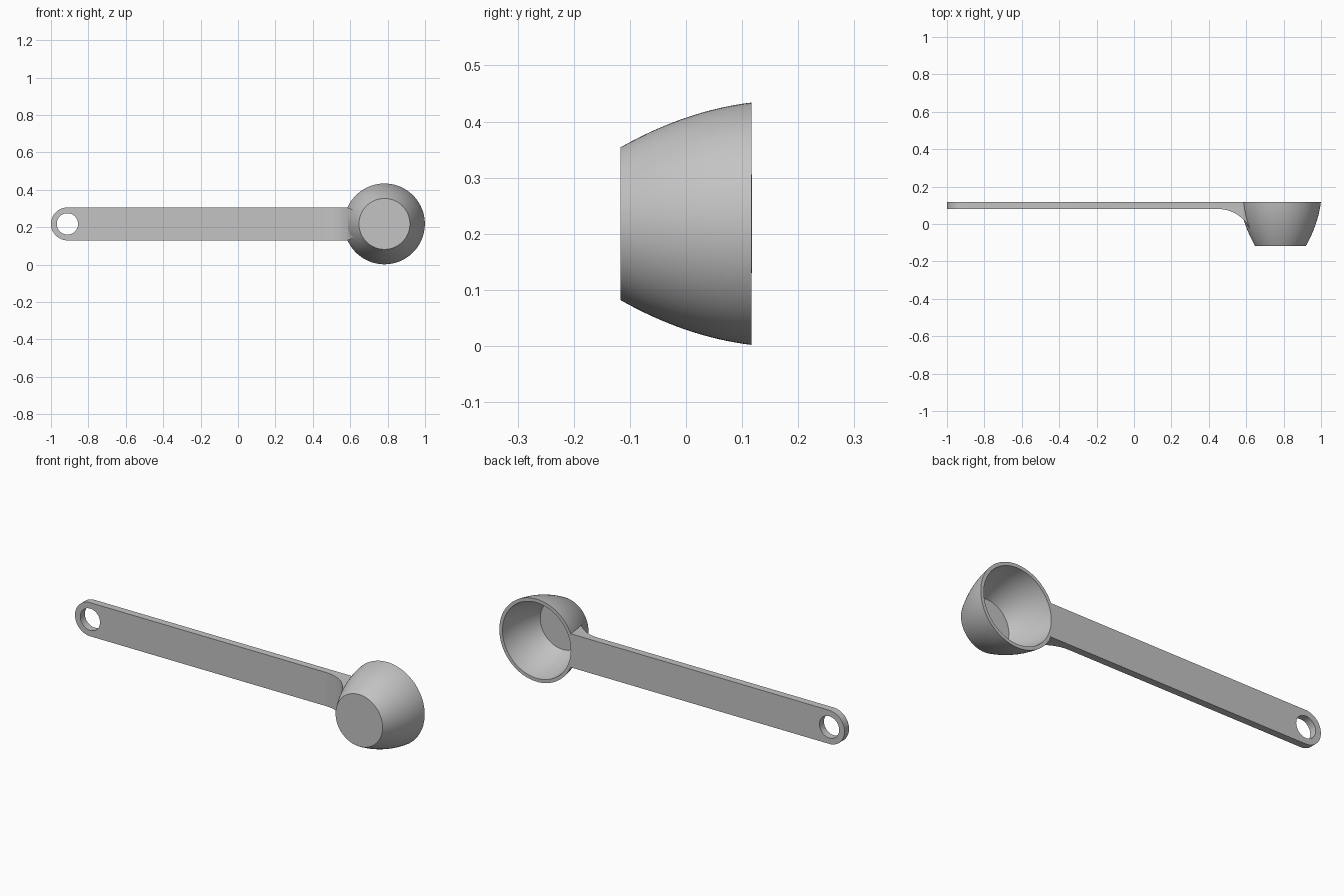
import bpy, bmesh, math
from mathutils import Vector

if "Cube" in bpy.data.objects:
    bpy.data.objects.remove(bpy.data.objects["Cube"])

CX, CZ = 0.783, 0.218        # bowl axis
HALF = 0.088                 # half width of the handle
HX = -0.912                  # centre of the rounded handle end
FRONT, BACK = -0.117, 0.117

grey = bpy.data.materials.new("plain_grey")
grey.use_nodes = True
grey.diffuse_color = (0.55, 0.55, 0.55, 1)
grey.node_tree.nodes["Principled BSDF"].inputs["Base Color"].default_value = (0.55, 0.55, 0.55, 1)


def finish(name, bm):
    bmesh.ops.recalc_face_normals(bm, faces=bm.faces)
    mesh = bpy.data.meshes.new(name)
    bm.to_mesh(mesh)
    bm.free()
    mesh.materials.append(grey)
    obj = bpy.data.objects.new(name, mesh)
    bpy.context.collection.objects.link(obj)
    return obj


def prism(name, points, offset):
    """Solid made by sliding a flat outline along an offset."""
    bm = bmesh.new()
    face = bm.faces.new([bm.verts.new(p) for p in points])
    ext = bmesh.ops.extrude_face_region(bm, geom=[face], use_keep_orig=True)
    moved = [v for v in ext["geom"] if isinstance(v, bmesh.types.BMVert)]
    bmesh.ops.translate(bm, verts=moved, vec=Vector(offset))
    return finish(name, bm)


def circle(x, z, y, r, n=96):
    return [(x + r * math.cos(2 * math.pi * i / n), y,
             z + r * math.sin(2 * math.pi * i / n)) for i in range(n)]


def revolve(name, profile):
    """Closed solid of rings around the bowl axis."""
    bm = bmesh.new()
    rings = [[bm.verts.new(p) for p in circle(CX, CZ, y, r)] for r, y in profile]
    for a, b in zip(rings, rings[1:]):
        for i in range(len(a)):
            j = (i + 1) % len(a)
            bm.faces.new((a[i], a[j], b[j], b[i]))
    bm.faces.new(rings[0])
    bm.faces.new(rings[-1])
    return finish(name, bm)


def combine(target, other, operation):
    other.hide_render = True
    mod = target.modifiers.new(operation.lower(), 'BOOLEAN')
    mod.operation = operation
    mod.solver = 'EXACT'
    mod.object = other
    bpy.context.view_layer.objects.active = target
    bpy.ops.object.modifier_apply(modifier=mod.name)
    bpy.data.objects.remove(other)


def bowl_radius(y):
    return 0.189 + 0.342 * y - 0.95 * y * y


def bowl_profile(y0, y1, inset, n=16):
    ys = [y0 + (y1 - y0) * i / n for i in range(n + 1)]
    return [(bowl_radius(y) - inset, y) for y in ys]


# Handle outline: round end, straight sides, narrowing into the bowl
angles = [math.pi / 2 + math.pi * i / 32 for i in range(33)]
outline = [(HX + HALF * math.cos(a), -0.3, CZ + HALF * math.sin(a)) for a in angles]
neck = [(0.585, HALF), (0.63, 0.07), (0.7, 0.06)]
outline += [(x, -0.3, CZ - h) for x, h in neck]
outline += [(x, -0.3, CZ + h) for x, h in reversed(neck)]
scoop = prism("measuring_scoop", outline, (0, 0.6, 0))

# Side profile: thin strip with a concave gusset under the bowl
R, FX, FY = 0.19, 0.45, 0.08
side = [(-1.1, BACK + 0.0005, 0), (-1.1, FY, 0)]
for i in range(17):
    a = math.radians(75) * i / 16
    side.append((FX + R * math.sin(a), FY - R * (1 - math.cos(a)), 0))
side += [(0.75, side[-1][1], 0), (0.75, BACK + 0.0005, 0)]
combine(scoop, prism("side_profile", side, (0, 0, 0.5)), 'INTERSECT')

# Hanging hole
combine(scoop, prism("hole_cutter", circle(HX, CZ, -0.3, 0.057, 64), (0, 0.6, 0)), 'DIFFERENCE')

# Bowl shell
combine(scoop, revolve("bowl", bowl_profile(FRONT, BACK, 0)), 'UNION')
combine(scoop, revolve("bowl_cavity", bowl_profile(FRONT + 0.02, BACK + 0.02, 0.018)), 'DIFFERENCE')

bpy.ops.object.select_all(action='DESELECT')
scoop.select_set(True)
bpy.context.view_layer.objects.active = scoop
bpy.ops.object.shade_smooth_by_angle(angle=math.radians(30))
